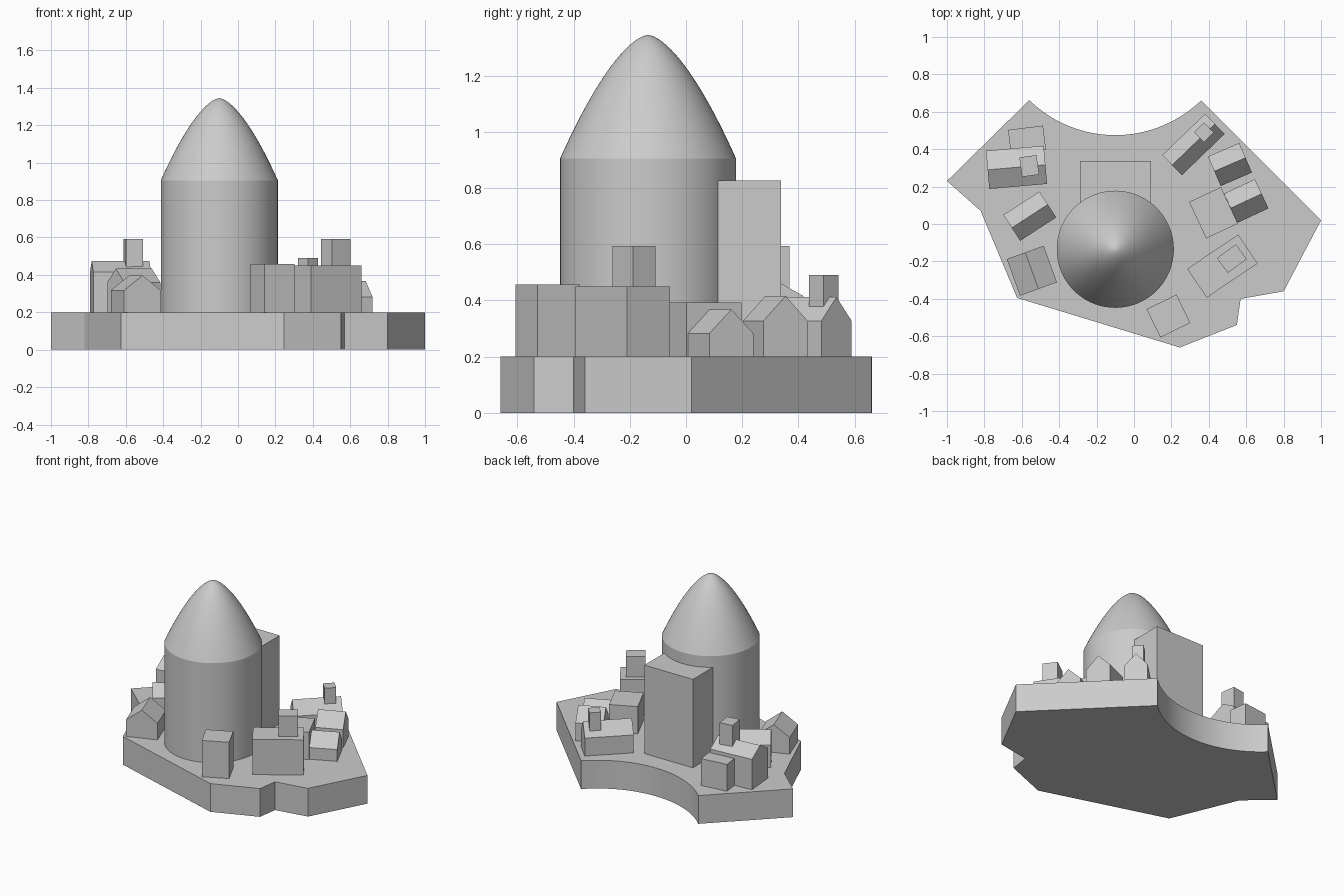
import bpy, bmesh, math
from mathutils import Matrix

if "Cube" in bpy.data.objects:
    bpy.data.objects.remove(bpy.data.objects["Cube"], do_unlink=True)

GROUND = 0.2
SUNK = 0.19   # walls start just inside the slab

stone = bpy.data.materials.new("grey_stone")
stone.use_nodes = True
stone.diffuse_color = (0.6, 0.6, 0.6, 1)
stone.node_tree.nodes["Principled BSDF"].inputs["Base Color"].default_value = (0.6, 0.6, 0.6, 1)


def add_object(name, bm):
    bmesh.ops.recalc_face_normals(bm, faces=bm.faces)
    mesh = bpy.data.meshes.new(name)
    bm.to_mesh(mesh)
    bm.free()
    mesh.materials.append(stone)
    ob = bpy.data.objects.new(name, mesh)
    bpy.context.collection.objects.link(ob)
    return ob


def prism(name, points, direction, matrix=Matrix()):
    """Extrude a closed outline along a direction, then place it."""
    bm = bmesh.new()
    face = bm.faces.new([bm.verts.new(p) for p in points])
    new = bmesh.ops.extrude_face_region(bm, geom=[face])["geom"]
    top = [v for v in new if isinstance(v, bmesh.types.BMVert)]
    bmesh.ops.translate(bm, verts=top, vec=direction)
    bm.transform(matrix)
    return add_object(name, bm)


def place(x, y, angle):
    return Matrix.Translation((x, y, 0)) @ Matrix.Rotation(math.radians(angle), 4, "Z")


def box(name, x, y, length, width, angle, top, bottom=SUNK):
    a, b = length / 2, width / 2
    outline = [(-a, -b, bottom), (a, -b, bottom), (a, b, bottom), (-a, b, bottom)]
    return prism(name, outline, (0, 0, top - bottom), place(x, y, angle))


def house(name, x, y, length, width, angle, eave, ridge):
    """Gabled house whose ridge runs along its length."""
    a, b = -length / 2, width / 2
    gable = [(a, -b, SUNK), (a, b, SUNK), (a, b, eave), (a, 0, ridge), (a, -b, eave)]
    return prism(name, gable, (length, 0, 0), place(x, y, angle))


# Ground slab: angular outline with a concave bay at the back
outline = [(-1, 0.23), (-0.82, 0.07), (-0.625, -0.395), (0.245, -0.66), (0.55, -0.54),
           (0.57, -0.40), (0.8, -0.36), (1, 0.02), (0.36, 0.66)]
bay_radius, bay_y, half = 0.658, 1.133, math.asin(0.46 / 0.658)
for i in range(1, 33):
    t = half - 2 * half * i / 32
    outline.append((-0.10 + bay_radius * math.sin(t), bay_y - bay_radius * math.cos(t)))
slab = prism("ground_slab", [(x, y, 0) for x, y in outline], (0, 0, GROUND))

# Round tower with a pointed dome, spun from a profile
RADIUS, SHOULDER, TIP, RINGS = 0.313, 0.905, 1.345, 20
profile = [(0, SUNK), (RADIUS, SUNK), (RADIUS, SHOULDER)]
for i in range(RINGS - 1, -1, -1):
    s = (i / RINGS) ** 1.5
    profile.append((RADIUS * s ** 0.63, TIP - (TIP - SHOULDER) * s))
bm = bmesh.new()
verts = [bm.verts.new((r, 0, z)) for r, z in profile]
edges = [bm.edges.new(pair) for pair in zip(verts, verts[1:])]
bmesh.ops.spin(bm, geom=verts + edges, cent=(0, 0, 0), axis=(0, 0, 1),
               angle=math.tau, steps=72, use_duplicate=False)
bmesh.ops.remove_doubles(bm, verts=bm.verts, dist=0.0005)
bm.transform(place(-0.10, -0.135, 0))
tower = add_object("domed_tower", bm)

# Tall block behind the tower
box("tall_block", -0.10, 0.165, 0.38, 0.345, 0, 0.826)

# Right side (-x) houses
house("right_back_house", -0.628, 0.303, 0.31, 0.205, 5, 0.415, 0.473)
box("right_back_chimney", -0.56, 0.31, 0.092, 0.105, 8, 0.593, 0.4)
box("right_back_annex", -0.572, 0.45, 0.188, 0.13, 7, 0.39)
house("right_middle_house", -0.557, 0.042, 0.23, 0.165, 33, 0.36, 0.433)
house("right_front_house", -0.546, -0.25, 0.208, 0.21, -70, 0.317, 0.397)

# Front buildings
box("front_block", 0.184, -0.492, 0.178, 0.168, 26, 0.457)
box("left_front_block", 0.473, -0.225, 0.328, 0.186, 34, 0.449)
box("left_front_chimney", 0.523, -0.185, 0.125, 0.098, 36, 0.593, 0.4)

# Left side (+x) houses
box("left_middle_block", 0.425, 0.06, 0.187, 0.215, 25, 0.393)
house("left_row_house_back", 0.513, 0.318, 0.182, 0.172, 23.5, 0.327, 0.416)
house("left_row_house_front", 0.6, 0.123, 0.182, 0.172, 25, 0.283, 0.368)
house("left_back_house", 0.318, 0.425, 0.318, 0.15, 44, 0.327, 0.412)
box("left_back_chimney", 0.374, 0.49, 0.075, 0.075, 44, 0.49, 0.35)

# Smooth the curved surfaces, keeping the shoulder and corners crisp
for ob in (slab, tower):
    bpy.ops.object.select_all(action="DESELECT")
    ob.select_set(True)
    bpy.context.view_layer.objects.active = ob
    bpy.ops.object.shade_smooth_by_angle(angle=math.radians(15))
